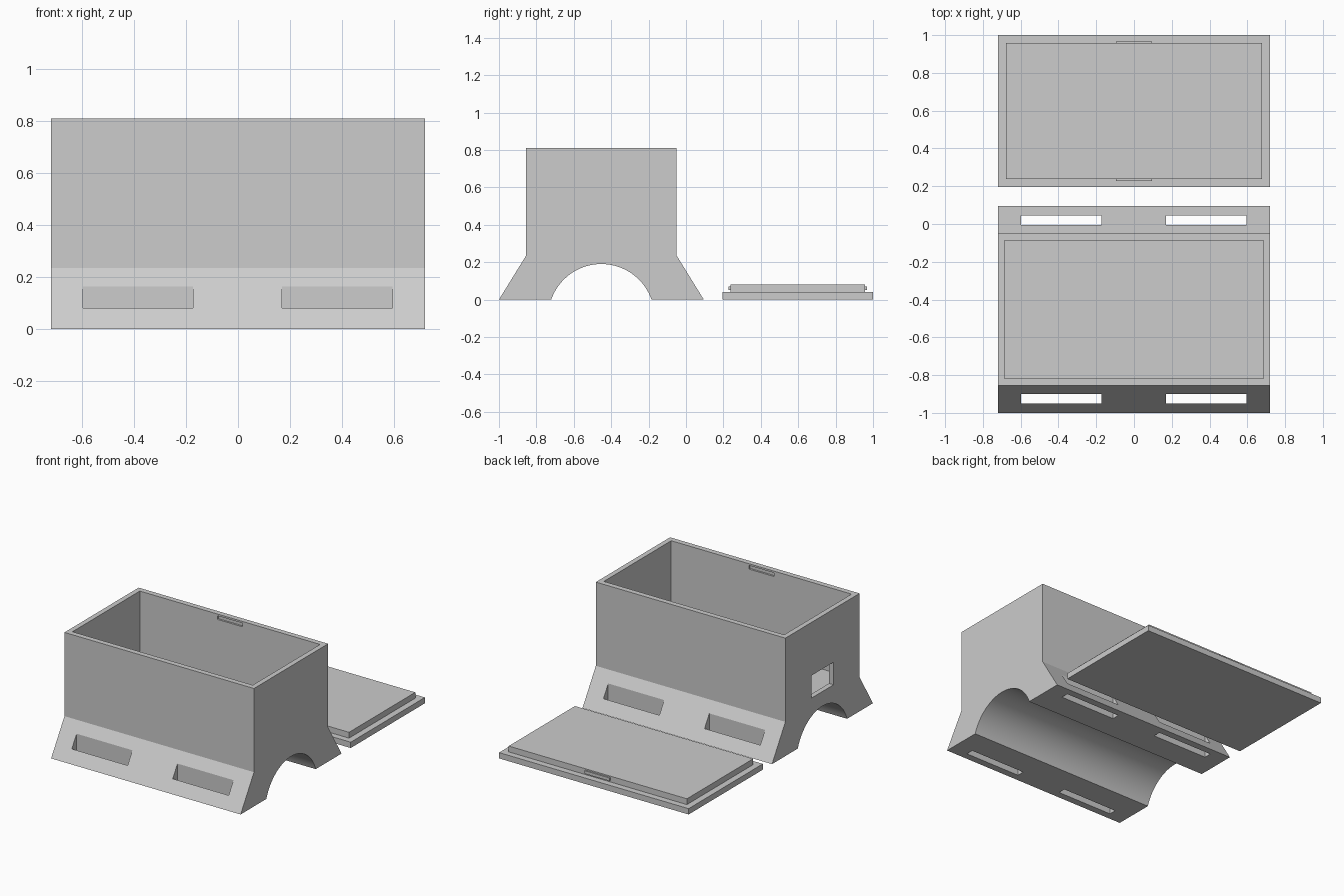
import bpy, bmesh, math

if "Cube" in bpy.data.objects:
    bpy.data.objects.remove(bpy.data.objects["Cube"])

grey = bpy.data.materials.new("light grey")
grey.diffuse_color = (0.604, 0.604, 0.604, 1)
grey.use_nodes = True
grey.node_tree.nodes["Principled BSDF"].inputs["Base Color"].default_value = grey.diffuse_color


def new_object(name, bm):
    bmesh.ops.recalc_face_normals(bm, faces=bm.faces)
    mesh = bpy.data.meshes.new(name)
    bm.to_mesh(mesh)
    bm.free()
    mesh.materials.append(grey)
    ob = bpy.data.objects.new(name, mesh)
    bpy.context.collection.objects.link(ob)
    return ob


def box(name, x, y, z):
    bm = bmesh.new()
    bmesh.ops.create_cube(bm, size=1)
    for v in bm.verts:
        v.co = [r[0] if c < 0 else r[1] for c, r in zip(v.co, (x, y, z))]
    return new_object(name, bm)


def extrude_profile(name, points, half):
    bm = bmesh.new()
    face = bm.faces.new([bm.verts.new((-half, y, z)) for y, z in points])
    out = bmesh.ops.extrude_face_region(bm, geom=[face])["geom"]
    for v in out:
        if isinstance(v, bmesh.types.BMVert):
            v.co.x = half
    return new_object(name, bm)


def cut(target, cutter):
    mod = target.modifiers.new("cut", 'BOOLEAN')
    mod.operation = 'DIFFERENCE'
    mod.solver = 'EXACT'
    mod.object = cutter
    bpy.context.view_layer.objects.active = target
    bpy.ops.object.modifier_apply(modifier=mod.name)
    bpy.data.objects.remove(cutter)


HALF, MID = 0.72, -0.4525

# Body: box on flared feet with a round saddle underneath
half_chord, rise = 0.268, 0.19
radius = (half_chord**2 + rise**2) / (2 * rise)
centre_z = rise - radius
sweep = math.asin(half_chord / radius)
arch = []
for i in range(49):
    a = sweep * (1 - i / 24)
    arch.append((MID + radius * math.sin(a), radius * math.cos(a) + centre_z))
arch[0] = (MID + half_chord, 0)
arch[-1] = (MID - half_chord, 0)
profile = [(-1, 0), (-0.855, 0.235), (-0.855, 0.81), (-0.05, 0.81),
           (-0.05, 0.235), (0.095, 0)] + arch
body = extrude_profile("box_body", profile, HALF)

# Open cavity
cut(body, box("cavity", (-0.685, 0.685), (-0.818, -0.087), (0.235, 1)))

# Strap slots through the feet, and latch recesses near the rim
for side in (-1, 1):
    for x in ((-0.597, -0.173), (0.17, 0.595)):
        y = MID + side * 0.4725
        cut(body, box("strap_slot", x, (y - 0.026, y + 0.026), (-0.1, 0.4)))
    y = MID + side * 0.365
    cut(body, box("latch_recess", (-0.095, 0.095), (y - 0.013, y + 0.013),
                  (0.773, 0.798)))

# Cable opening in the left wall
cut(body, box("cable_opening", (-0.8, -0.6), (-0.573, -0.332), (0.29, 0.445)))

# Lid lying beside the box, with raised lip and latch tabs
box("lid_plate", (-HALF, HALF), (0.195, 1), (0, 0.04))
box("lid_lip", (-0.677, 0.677), (0.238, 0.957), (0.04, 0.08))
for name, y in (("lid_tab_front", (0.228, 0.24)), ("lid_tab_back", (0.955, 0.967))):
    box(name, (-0.095, 0.095), y, (0.05, 0.071))

# Smooth the saddle curve, keep every edge crisp
bpy.ops.object.select_all(action='DESELECT')
body.select_set(True)
bpy.context.view_layer.objects.active = body
bpy.ops.object.shade_smooth_by_angle(angle=math.radians(25))
